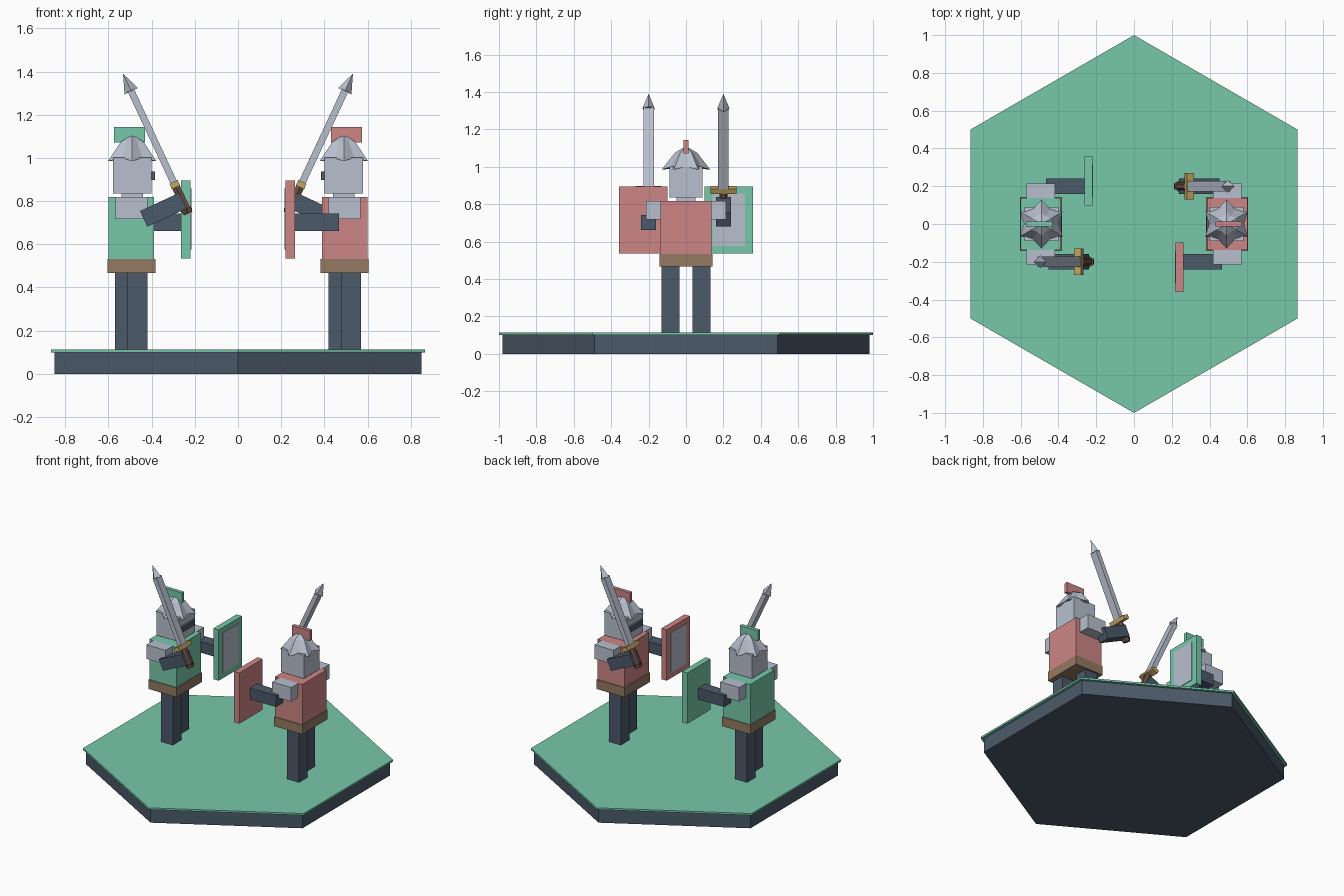
import bpy, bmesh, math
from mathutils import Matrix, Vector

cube = bpy.data.objects.get("Cube")
if cube:
    bpy.data.objects.remove(cube, do_unlink=True)


def material(name, code):
    """Flat material from an sRGB hex code, stored as linear values."""
    srgb = [int(code[i:i + 2], 16) / 255 for i in (0, 2, 4)]
    color = [c / 12.92 if c < 0.04 else ((c + 0.055) / 1.055) ** 2.4 for c in srgb] + [1]
    mat = bpy.data.materials.new(name)
    mat.use_nodes = True
    mat.diffuse_color = color
    mat.node_tree.nodes["Principled BSDF"].inputs["Base Color"].default_value = color
    return mat


GREEN = material("green", "77C8AA")
RED = material("red", "CD8686")
STEEL = material("steel", "B8C0CE")
SLATE = material("slate", "4B5A69")
LEATHER = material("leather", "937A62")
GRIP = material("dark brown", "6E5048")
GOLD = material("gold", "C2A561")


def finish(bm, name, mat, matrix):
    bmesh.ops.recalc_face_normals(bm, faces=bm.faces)
    mesh = bpy.data.meshes.new(name)
    bm.to_mesh(mesh)
    bm.free()
    mesh.materials.append(mat)
    obj = bpy.data.objects.new(name, mesh)
    obj.matrix_world = matrix
    bpy.context.collection.objects.link(obj)
    return obj


def box(name, mat, center, size, frame):
    bm = bmesh.new()
    place = Matrix.Translation(center) @ Matrix.Diagonal((*size, 1))
    bmesh.ops.create_cube(bm, size=1, matrix=place)
    return finish(bm, name, mat, frame)


def cone(name, mat, sides, r1, r2, z1, z2, frame, x=0, turn=0):
    bm = bmesh.new()
    place = Matrix.Translation((x, 0, (z1 + z2) / 2)) @ Matrix.Rotation(turn, 4, "Z")
    bmesh.ops.create_cone(bm, cap_ends=True, segments=sides, radius1=r1, radius2=r2,
                          depth=z2 - z1, matrix=place)
    return finish(bm, name, mat, frame)


def helmet_cap(name, frame):
    """Faceted cap with a six-pointed brim."""
    bm = bmesh.new()
    brim, crown = [], []
    for i in range(12):
        a = math.radians(30 * i + 30)
        point = i % 2 == 0
        d = Vector((math.cos(a), math.sin(a), 0))
        brim.append(bm.verts.new(d * (0.13 if point else 0.092)
                                 + Vector((0, 0, 0.985 if point else 1.0))))
        crown.append(bm.verts.new(d * (0.06 if point else 0.047) + Vector((0, 0, 1.075))))
    top = bm.verts.new((0, 0, 1.11))
    bottom = bm.verts.new((0, 0, 0.995))
    for i in range(12):
        j = (i + 1) % 12
        bm.faces.new((brim[i], brim[j], crown[j]))
        bm.faces.new((brim[i], crown[j], crown[i]))
        bm.faces.new((crown[i], crown[j], top))
        bm.faces.new((brim[j], brim[i], bottom))
    finish(bm, name, STEEL, frame)


def knight(team, mat, frame):
    """A knight facing +x, shield on its left and sword on its right."""
    def part(name, m, center, size, f=frame):
        box(f"{team}_{name}", m, center, size, f)

    # Body
    for side, y, x in (("left", 0.083, -0.033), ("right", -0.083, 0.023)):
        part(side + "_leg", SLATE, (x, y, 0.295), (0.094, 0.094, 0.37))
    part("belt", LEATHER, (-0.003, 0, 0.5), (0.222, 0.284, 0.066))
    part("tunic", mat, (-0.004, 0, 0.675), (0.212, 0.274, 0.286))
    for side, y in (("left", 0.175), ("right", -0.175)):
        part(side + "_shoulder", STEEL, (-0.003, y, 0.768), (0.15, 0.08, 0.1))

    # Head and helmet
    part("neck", STEEL, (0, 0, 0.825), (0.1, 0.1, 0.03))
    part("head", STEEL, (0, 0, 0.918), (0.178, 0.178, 0.166))
    part("visor", SLATE, (0.09, 0, 0.917), (0.03, 0.14, 0.038))
    helmet_cap(f"{team}_helmet_cap", frame)
    part("crest", mat, (-0.012, 0, 1.108), (0.142, 0.026, 0.072))

    # Shield arm
    part("shield_forearm", SLATE, (0.125, 0.2, 0.702), (0.204, 0.08, 0.08))
    part("shield", mat, (0.248, 0.229, 0.715), (0.042, 0.26, 0.36))
    part("shield_panel", STEEL, (0.27, 0.229, 0.717), (0.008, 0.172, 0.282))

    # Sword arm, pitched up as one piece with the sword
    arm = frame @ Matrix.Translation((0.144, -0.2, 0.76)) @ Matrix.Rotation(math.radians(-25), 4, "Y")
    grip = 0.0975
    part("sword_forearm", SLATE, (0, 0, 0), (0.2, 0.08, 0.08), arm)
    cone(f"{team}_sword_grip", GRIP, 6, 0.022, 0.022, -0.045, 0.075, arm, grip)
    cone(f"{team}_sword_pommel", GRIP, 6, 0.024, 0.032, -0.065, -0.04, arm, grip)
    part("sword_guard", GOLD, (grip, 0, 0.083), (0.042, 0.14, 0.028), arm)
    part("sword_blade", STEEL, (grip, 0, 0.33), (0.032, 0.056, 0.47), arm)
    cone(f"{team}_sword_tip", STEEL, 4, 0.034, 0, 0.56, 0.65, arm, grip)


# Hexagonal ground
origin = Matrix.Identity(4)
hex_turn = math.radians(30)
for name, mat, radius, z1, z2 in (("stone_base", SLATE, 0.98, 0, 0.1),
                                  ("grass_top", GREEN, 1.0, 0.1, 0.113)):
    obj = cone(name, mat, 6, radius, radius, z1, z2, origin)
    # Put a corner on the y axis
    corner = max(obj.data.vertices, key=lambda v: v.co.y).co
    if abs(corner.x) > 0.01:
        obj.data.transform(Matrix.Rotation(hex_turn, 4, "Z"))

# Two opponents face each other across the middle
stand = Matrix.Translation((-0.49, 0, 0))
knight("green", GREEN, stand)
knight("red", RED, Matrix.Rotation(math.pi, 4, "Z") @ stand)
